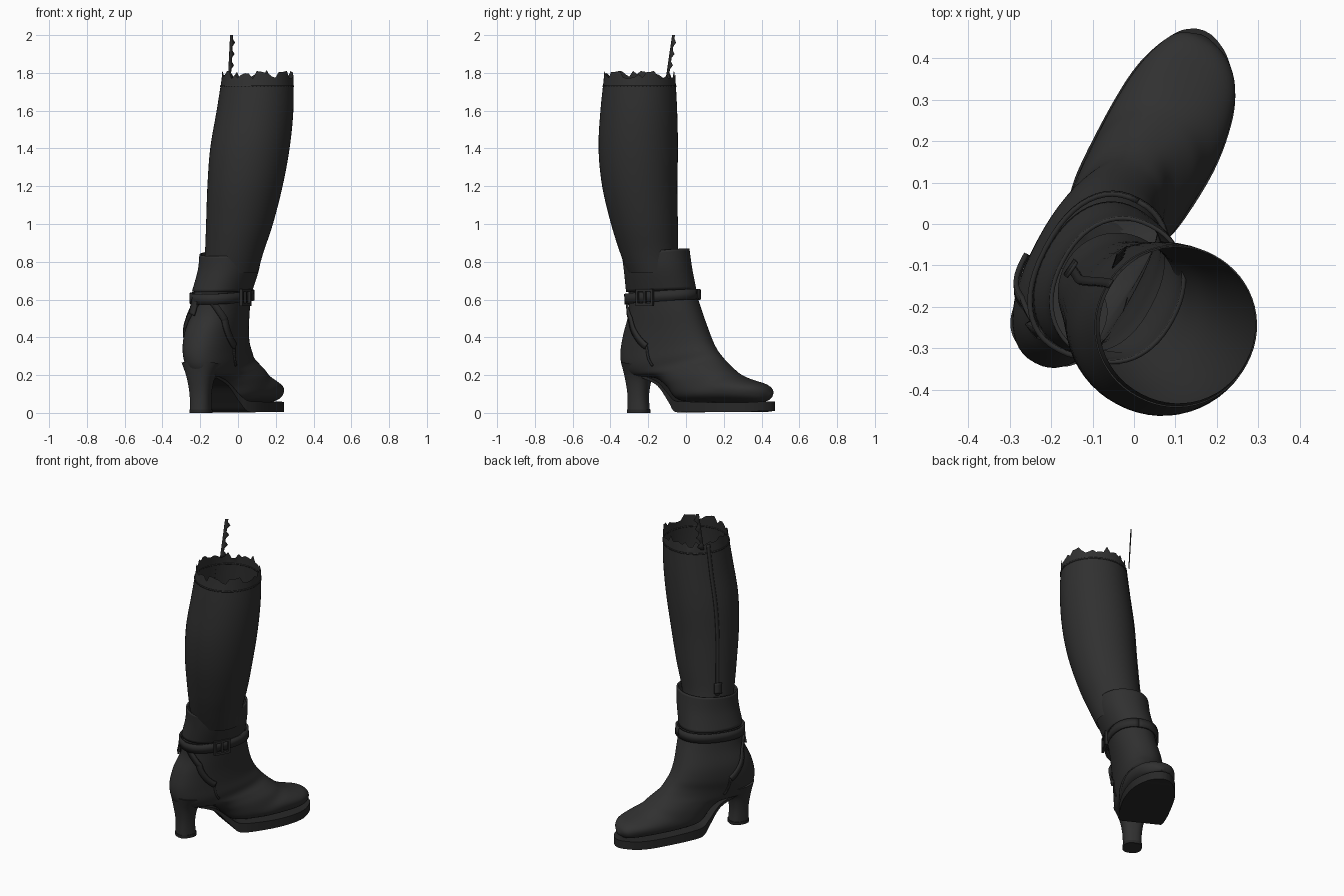
import bpy, bmesh, math, random
from mathutils import Vector

if "Cube" in bpy.data.objects:
    bpy.data.objects.remove(bpy.data.objects["Cube"])

random.seed(4)
U = Vector((0.467, 0.884, 0))    # heel-to-toe direction
V = Vector((0.884, -0.467, 0))   # outer side direction
Z = Vector((0, 0, 1))


def material(name, c):
    m = bpy.data.materials.new(name)
    m.diffuse_color = (c, c, c, 1)
    m.use_nodes = True
    m.node_tree.nodes["Principled BSDF"].inputs["Base Color"].default_value = m.diffuse_color
    return m


LEATHER = material("black leather", 0.030)
STRAP = material("strap leather", 0.025)
SOLE = material("sole rubber", 0.021)


def finish(name, bm, mat, thick=0, angle=40):
    bmesh.ops.recalc_face_normals(bm, faces=bm.faces)
    me = bpy.data.meshes.new(name)
    bm.to_mesh(me)
    bm.free()
    ob = bpy.data.objects.new(name, me)
    bpy.context.collection.objects.link(ob)
    me.materials.append(mat)
    if thick:
        mod = ob.modifiers.new("thickness", 'SOLIDIFY')
        mod.thickness, mod.offset = thick, 0
    bpy.ops.object.select_all(action='DESELECT')
    ob.select_set(True)
    bpy.context.view_layer.objects.active = ob
    bpy.ops.object.shade_smooth_by_angle(angle=math.radians(angle))
    return ob


def spline(rows, s):
    """Catmull-Rom interpolation of parameter rows."""
    n = len(rows) - 1
    i = min(int(s), n - 1)
    f = s - i
    quad = zip(rows[max(i - 1, 0)], rows[i], rows[i + 1], rows[min(i + 2, n)])
    return [0.5 * (2 * b + (c - a) * f + (2 * a - 5 * b + 4 * c - d) * f * f
                   + (3 * b - a - 3 * c + d) * f ** 3) for a, b, c, d in quad]


def surf(rows, s, t, off=0.0, p=2.2):
    """Point on a lofted tube; row = back u, back z, front u, front z, v centre, half width."""
    ub, zb, uf, zf, v, h = spline(rows, s)
    back, front = U * ub + Z * zb, U * uf + Z * zf
    axis = (front - back) / 2
    e = 2 / p
    c, q = math.cos(t), math.sin(t)
    c, q = math.copysign(abs(c) ** e, c), math.copysign(abs(q) ** e, q)
    a = axis.length
    return (back + front) / 2 + V * v + axis.normalized() * (a + off) * c + V * (h + off) * q


def skin(bm, rings, cap0, cap1):
    vs = [[bm.verts.new(co) for co in r] for r in rings]
    n = len(vs[0])
    for a, b in zip(vs, vs[1:]):
        for j in range(n):
            bm.faces.new((a[j], a[(j + 1) % n], b[(j + 1) % n], b[j]))
    if cap0:
        bm.faces.new(vs[0])
    if cap1:
        bm.faces.new(vs[-1])
    return vs


def tube(name, rows, mat, p=2.2, cap0=False, cap1=False, thick=0, jag=0, sub=5, seg=56):
    bm = bmesh.new()
    rings = [[surf(rows, i / sub, 2 * math.pi * j / seg, 0, p) for j in range(seg)]
             for i in range((len(rows) - 1) * sub + 1)]
    vs = skin(bm, rings, cap0, cap1)
    if jag:
        for v in vs[0]:
            v.co.z += random.uniform(-jag, jag)
    return finish(name, bm, mat, thick)


def band(name, rows, path, width, mat, off=0.008, thick=0.012, steps=48, p=2.2):
    """Strip lying on a tube along straight (s, degrees) path segments."""
    bm = bmesh.new()
    prev = None
    last = len(path) - 1

    def at(k, o):
        s, t = [a + (b - a) * (k - min(int(k), last - 1))
                for a, b in zip(path[min(int(k), last - 1)], path[min(int(k), last - 1) + 1])]
        return surf(rows, s, math.radians(t), o, p)
    for i in range(steps + 1):
        k = last * i / steps
        pt = at(k, off)
        n = (at(k, off + 0.02) - pt).normalized()
        tan = at(min(k + 0.02, last), off) - at(max(k - 0.02, 0), off)
        side = n.cross(tan).normalized() * width / 2
        cur = [bm.verts.new(pt - side), bm.verts.new(pt + side)]
        if prev:
            bm.faces.new((prev[0], cur[0], cur[1], prev[1]))
        prev = cur
    return finish(name, bm, mat, thick)


def box(bm, centre, du, dv, dz):
    cs = [centre + U * a * du / 2 + V * b * dv / 2 for a, b in ((-1, -1), (1, -1), (1, 1), (-1, 1))]
    skin(bm, [[c + Z * k * dz / 2 for c in cs] for k in (-1, 1)], True, True)


def shaft_row(z, x, y, r):
    u, v = x * U.x + y * U.y, x * V.x + y * V.y
    return (u - r, z, u + r, z, v, r)


# Shaft: open tube with a ragged top rim
shaft = [shaft_row(*r) for r in (
    (1.79, .105, -.245, .187), (1.6, .09, -.25, .202), (1.4, .063, -.253, .209),
    (1.2, .037, -.245, .198), (1.0, .008, -.22, .176), (.85, -.02, -.195, .154),
    (.74, -.04, -.165, .143))]
tube("boot_shaft", shaft, LEATHER, p=2.05, jag=0.025)

# Foot: rings fan from the ankle round to the toe
foot = [(-.33, .69, .02, .70, .0, .13), (-.335, .62, .035, .64, -.015, .128),
        (-.345, .52, .06, .55, -.03, .13), (-.385, .42, .09, .45, -.05, .135),
        (-.408, .32, .12, .38, -.055, .132), (-.395, .24, .15, .335, -.05, .125),
        (-.34, .195, .18, .30, -.05, .12), (-.2, .185, .215, .265, -.045, .125),
        (-.12, .14, .25, .235, -.04, .135), (-.05, .07, .285, .21, -.038, .14),
        (.1, .055, .33, .188, -.036, .143), (.25, .055, .385, .17, -.04, .132),
        (.36, .055, .435, .155, -.045, .108), (.435, .06, .468, .132, -.055, .07),
        (.475, .08, .481, .1, -.06, .015)]
tube("boot_foot", foot, LEATHER, p=2.3, cap1=True)

# Loose ankle cuff, higher on the toe side
cuff = [(-.335, .83, .015, .87, .04, .15), (-.333, .75, .024, .77, .025, .146),
        (-.342, .64, .032, .655, -.012, .14)]
tube("ankle_cuff", cuff, LEATHER, thick=0.01)

# Heel block
heel = [(-.37, 0, -.255, 0, -.057, .053), (-.37, .1, -.262, .1, -.057, .056),
        (-.383, .19, -.24, .19, -.057, .073), (-.398, .27, -.17, .25, -.055, .11)]
tube("heel", heel, LEATHER, p=2.5, cap0=True, cap1=True)
tube("heel_tip", [(-.373, 0, -.252, 0, -.057, .056), (-.373, .018, -.252, .018, -.057, .056)],
     SOLE, p=2.5, cap0=True, cap1=True, sub=1)

# Sole and shank: row = u, v centre, half width, top z, bottom z
sole = [(-.26, -.052, .06, .2, .185), (-.16, -.05, .075, .165, .145), (-.08, -.05, .1, .1, .06),
        (-.03, -.045, .12, .065, .008), (.05, -.04, .14, .06, .004), (.2, -.036, .147, .056, .004),
        (.32, -.04, .136, .056, .004), (.4, -.045, .11, .056, .005), (.46, -.055, .068, .06, .01),
        (.485, -.06, .032, .06, .01), (.492, -.06, .008, .06, .01)]
bm = bmesh.new()
rings = []
for i in range((len(sole) - 1) * 5 + 1):
    u, v, h, zt, zb = spline(sole, i / 5)
    rings.append([U * u + V * (v + a * h) + Z * z for a, z in ((-1, zb), (1, zb), (1, zt), (-1, zt))])
skin(bm, rings, True, True)
finish("sole", bm, SOLE)

# Ankle strap, its hanging end and the diagonal straps on both sides
band("ankle_strap", foot, [(1.15, 0), (1.2, 180), (1.15, 360)], .055, STRAP, off=.016, p=2.3)
band("strap_end", foot, [(1.1, 200), (2.0, 205)], .045, STRAP, off=.014, p=2.3, steps=8)
for side, name in ((1, "outer"), (-1, "inner")):
    band(name + "_diagonal_strap", foot, [(1.3, 165 * side), (2.3, 130 * side), (3.9, 98 * side)],
         .035, STRAP, p=2.3)
    band(name + "_heel_seam", foot, [(3.9, 98 * side), (5.6, 100 * side)],
         .012, STRAP, off=.003, thick=.006, p=2.3, steps=12)

# Buckle frame on the outer side
bm = bmesh.new()
mid = surf(foot, 1.2, math.radians(95), .028, 2.3)
for k in (-1, 1):
    box(bm, mid + Z * k * .038, .1, .016, .014)
    box(bm, mid + U * k * .045, .014, .016, .09)
box(bm, mid, .012, .012, .07)
finish("buckle", bm, STRAP)

# Zip, pull tab and top seam on the shaft
band("zip", shaft, [(.1, -86), (5, -84)], .022, STRAP, off=.003, thick=.006, p=2.05)
band("zip_pull", shaft, [(4.45, -84), (4.9, -84)], .045, STRAP, off=.01, thick=.008, p=2.05, steps=6)
band("top_seam", shaft, [(.4, 0), (.4, 180), (.4, 360)], .008, LEATHER, off=.001, thick=.004,
     p=2.05, steps=60)

# Ragged zip flap standing above the rim
bm = bmesh.new()
prev = None
for i in range(13):
    f = i / 12
    c = Vector((-.045 + .012 * f, -.10 + .035 * f, 1.76 + .24 * f))
    d = Vector((.73, .68, 0))
    cur = [bm.verts.new(c - d * .011), bm.verts.new(c + d * (.026 if i % 3 == 1 else .008))]
    if prev:
        bm.faces.new((prev[0], cur[0], cur[1], prev[1]))
    prev = cur
finish("zip_flap", bm, STRAP, thick=.003)
